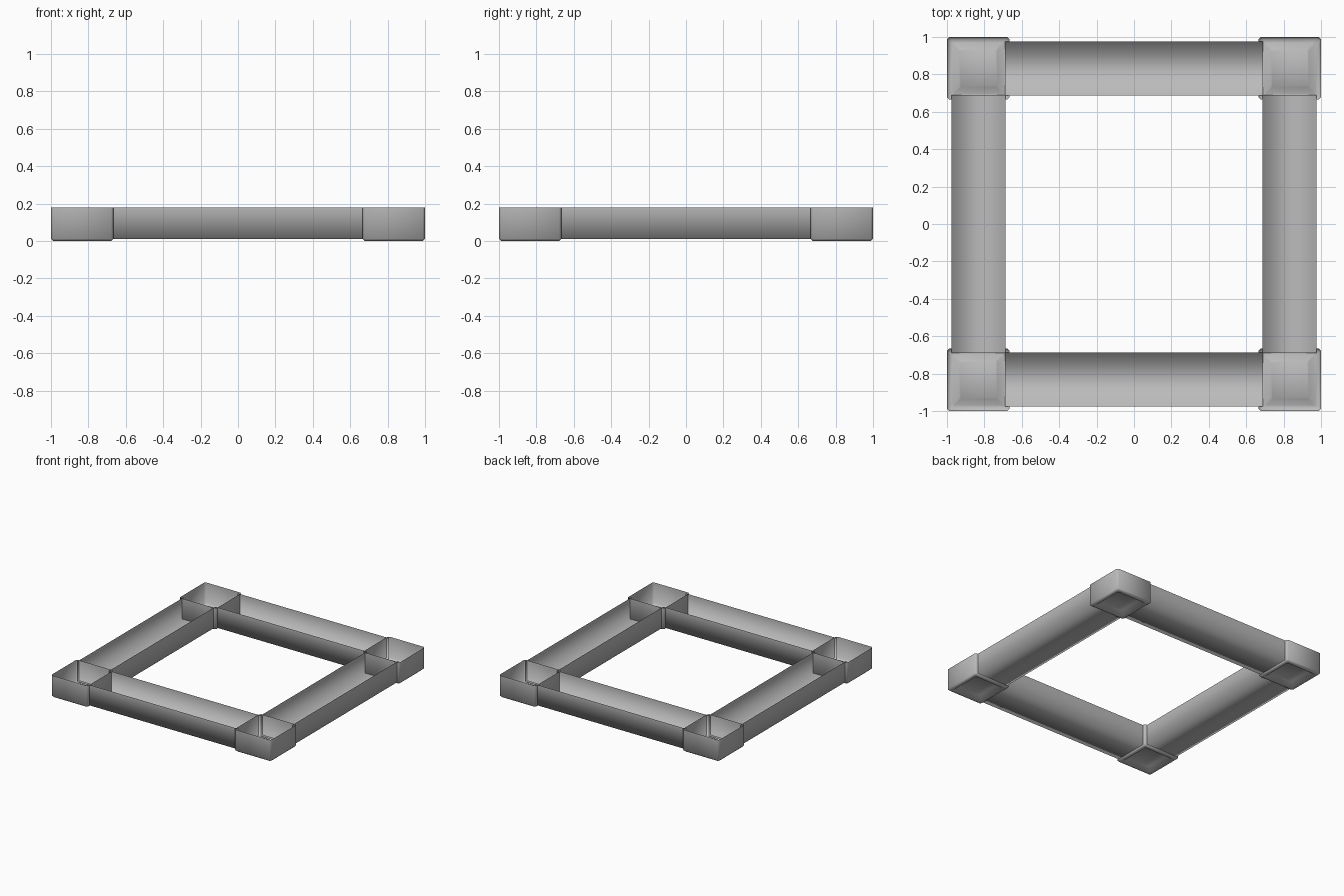
import bpy, math

cube = bpy.data.objects.get("Cube")
if cube:
    bpy.data.objects.remove(cube, do_unlink=True)

grey = bpy.data.materials.new("plain grey")
grey.use_nodes = True
colour = (0.5, 0.5, 0.5, 1)
grey.diffuse_color = colour
grey.node_tree.nodes["Principled BSDF"].inputs["Base Color"].default_value = colour

TOP, MID, POST = 0.18, 0.833, 0.167


def make(name, verts, faces):
    mesh = bpy.data.meshes.new(name)
    mesh.from_pydata(verts, [], faces)
    mesh.materials.append(grey)
    mesh.shade_smooth()
    obj = bpy.data.objects.new(name, mesh)
    bpy.context.collection.objects.link(obj)
    return obj


def ring(half, z):
    """Square outline with slightly clipped corners."""
    c = half * 0.93
    return [(half, -c, z), (half, c, z), (c, half, z), (-c, half, z),
            (-half, c, z), (-half, -c, z), (-c, -half, z), (c, -half, z)]


def corner_box(name, x, y):
    """Open-topped box whose floor has a square recess underneath."""
    profile = [(POST, TOP), (POST, 0.012), (0.155, 0), (0.135, 0), (0.1, 0.03)]
    verts = [v for half, z in profile for v in ring(half, z)]
    faces = []
    for r in range(len(profile) - 1):
        for i in range(8):
            j = (i + 1) % 8
            faces.append((r * 8 + j, r * 8 + i, r * 8 + 8 + i, r * 8 + 8 + j))
    last = (len(profile) - 1) * 8
    faces.append([last + i for i in reversed(range(8))])
    make(name, verts, faces).location = (x, y, 0)


def channel(name, angle):
    """Open-topped trough running between two corner boxes."""
    profile = [(-0.977, TOP), (-0.977, 0.012), (-0.688, 0.012), (-0.688, TOP)]
    verts = [(x, y, z) for x in (-0.69, 0.69) for y, z in profile]
    faces = [(i, i + 1, i + 5, i + 4) for i in range(3)]
    obj = make(name, verts, [tuple(reversed(f)) for f in faces])
    obj.rotation_euler.z = angle


for side, sx in (("left", 1), ("right", -1)):
    for end, sy in (("front", -1), ("back", 1)):
        corner_box(f"{end}_{side}_corner_box", sx * MID, sy * MID)

for i, side in enumerate(("front", "left", "back", "right")):
    channel(f"{side}_channel", i * math.pi / 2)
